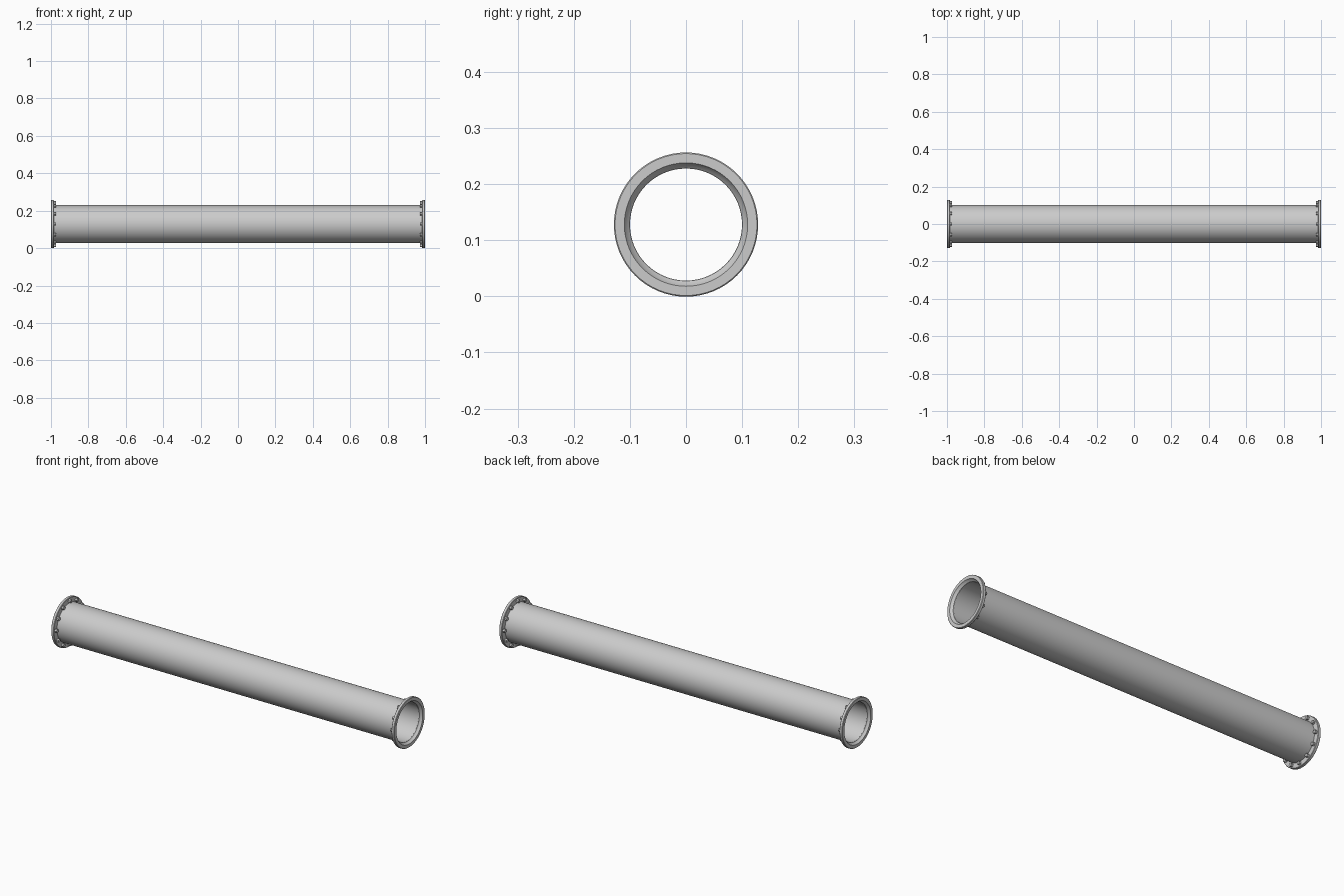
import bpy, bmesh
from math import sin, cos, pi, tau
from mathutils import Matrix

if "Cube" in bpy.data.objects:
    bpy.data.objects.remove(bpy.data.objects["Cube"])

CZ = 0.128   # axis height


def lathe(name, profile, n=64):
    """Revolve a closed (x, radius) profile around the pipe axis."""
    bm = bmesh.new()
    rings = []
    for i in range(n):
        a = tau * i / n
        rings.append([bm.verts.new((x, r * cos(a), CZ + r * sin(a))) for x, r in profile])
    m = len(profile)
    for i in range(n):
        p, q = rings[i], rings[(i + 1) % n]
        for j in range(m):
            k = (j + 1) % m
            bm.faces.new((p[j], p[k], q[k], q[j]))
    return finish(name, bm)


def finish(name, bm):
    bmesh.ops.recalc_face_normals(bm, faces=bm.faces)
    me = bpy.data.meshes.new(name)
    bm.to_mesh(me)
    bm.free()
    ob = bpy.data.objects.new(name, me)
    bpy.context.collection.objects.link(ob)
    bpy.ops.object.select_all(action='DESELECT')
    ob.select_set(True)
    bpy.context.view_layer.objects.active = ob
    bpy.ops.object.shade_smooth_by_angle(angle=pi / 6)
    return ob


# long hollow tube
lathe("pipe", [(-0.985, 0.1015), (0.985, 0.1015), (0.985, 0.0998), (-0.985, 0.0998)])

for s, side in ((-1, "left"), (1, "right")):
    # end flange with a chamfered mouth
    lathe(side + "_flange", [(s * x, r) for x, r in (
        (0.984, 0.1005), (0.984, 0.1265), (0.986, 0.1285), (0.998, 0.1285),
        (1.0, 0.1265), (1.0, 0.110), (0.992, 0.106), (0.987, 0.1005))])

    # ring of hexagonal bolts behind the flange
    bm = bmesh.new()
    for i in range(12):
        a = tau * i / 12
        mat = (Matrix.Translation((s * 0.979, 0.1135 * cos(a), CZ + 0.1135 * sin(a)))
               @ Matrix.Rotation(a, 4, 'X') @ Matrix.Rotation(pi / 2, 4, 'Y'))
        bmesh.ops.create_cone(bm, cap_ends=True, segments=6, radius1=0.0095,
                              radius2=0.0095, depth=0.014, matrix=mat)
    finish(side + "_flange_bolts", bm)
